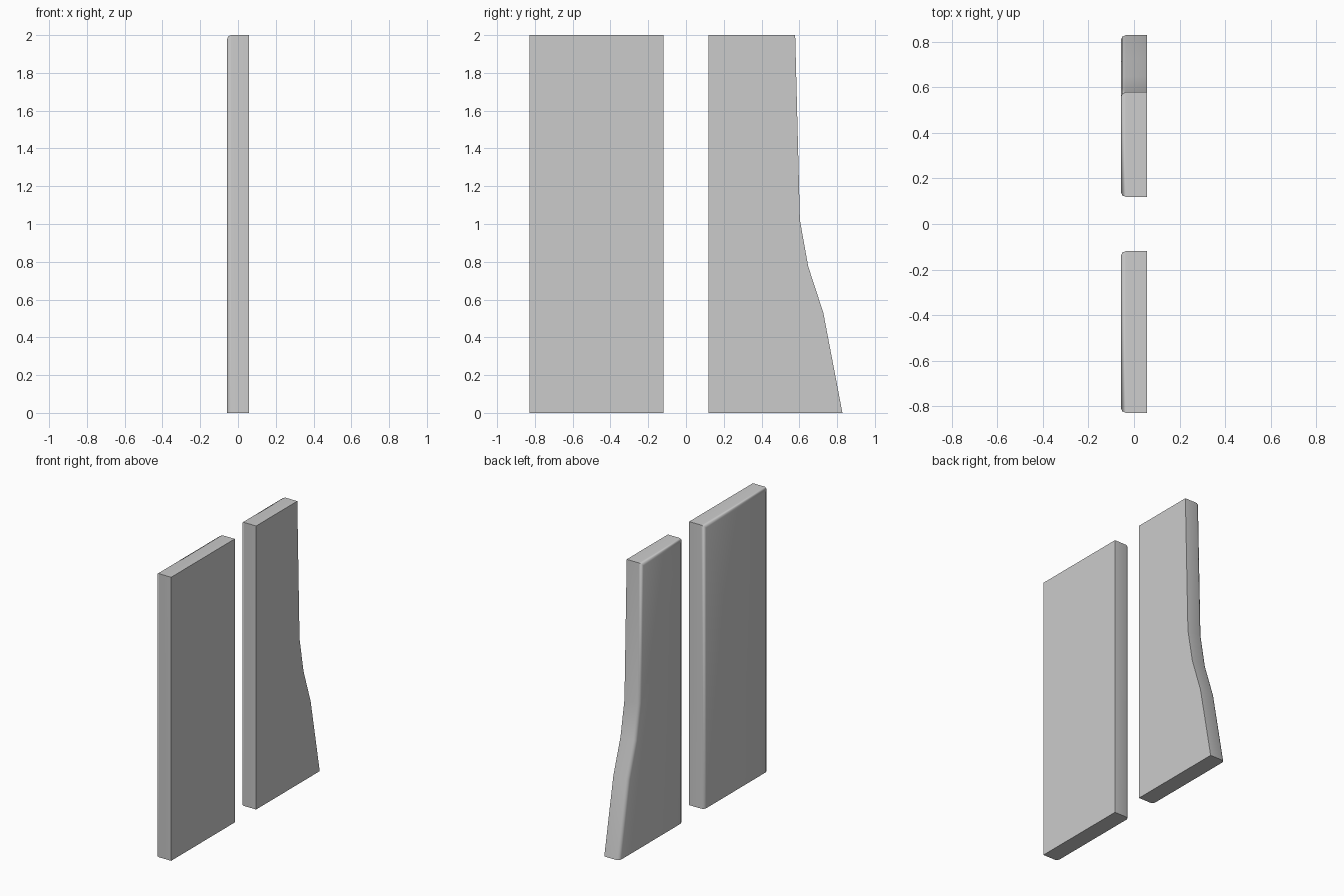
import bpy, bmesh
from math import radians

if "Cube" in bpy.data.objects:
    bpy.data.objects.remove(bpy.data.objects["Cube"])

HALF_THICK = 0.058
BEVEL = 0.022


def make_panel(name, outline):
    """Extrude a (y, z) outline across x and soften its -x rim, bottom excepted."""
    bm = bmesh.new()
    near = [bm.verts.new((-HALF_THICK, y, z)) for y, z in outline]
    far = [bm.verts.new((HALF_THICK, y, z)) for y, z in outline]
    bm.faces.new(near)
    bm.faces.new(far[::-1])
    n = len(outline)
    for i in range(n):
        j = (i + 1) % n
        bm.faces.new((near[j], near[i], far[i], far[j]))
    bmesh.ops.recalc_face_normals(bm, faces=bm.faces[:])

    rim = [e for e in bm.edges
           if all(v.co.x < 0 for v in e.verts)
           and any(v.co.z > 0.001 for v in e.verts)]
    bmesh.ops.bevel(bm, geom=rim, offset=BEVEL, segments=2, profile=0.5,
                    affect='EDGES', clamp_overlap=True)

    mesh = bpy.data.meshes.new(name)
    bm.to_mesh(mesh)
    bm.free()
    obj = bpy.data.objects.new(name, mesh)
    bpy.context.collection.objects.link(obj)
    bpy.ops.object.select_all(action='DESELECT')
    obj.select_set(True)
    bpy.context.view_layer.objects.active = obj
    bpy.ops.object.shade_smooth_by_angle(angle=radians(50))
    return obj


# Plain rectangular panel
make_panel("straight_panel", [(-0.828, 0), (-0.119, 0), (-0.119, 2), (-0.828, 2)])

# Panel with a flared outer edge
make_panel("flared_panel", [(0.119, 0), (0.828, 0), (0.727, 0.53), (0.647, 0.775),
                            (0.603, 1.02), (0.578, 2), (0.119, 2)])
